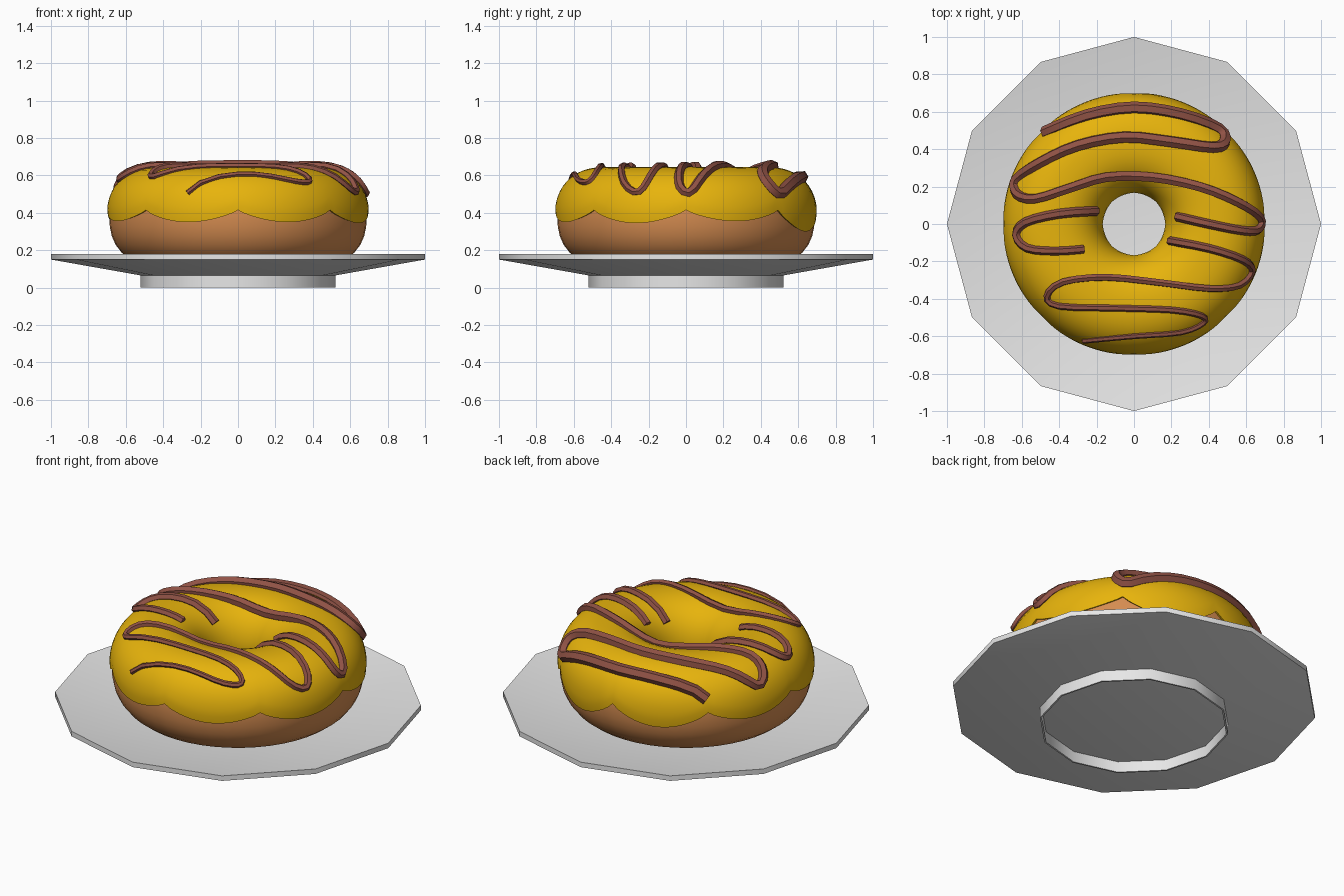
import bpy, math
from mathutils import Vector

if "Cube" in bpy.data.objects:
    bpy.data.objects.remove(bpy.data.objects["Cube"])

MAJOR, MID_Z, POWER = 0.433, 0.375, 2.3     # donut ring radius, centre height, squareness
DOUGH, ICING = 0.255, 0.269                 # cross-section radii


def material(name, rgb):
    m = bpy.data.materials.new(name)
    m.diffuse_color = (*rgb, 1)
    m.use_nodes = True
    m.node_tree.nodes["Principled BSDF"].inputs["Base Color"].default_value = m.diffuse_color
    return m


plate_grey = material("plate grey", (0.8, 0.8, 0.8))
dough_tan = material("dough tan", (0.66, 0.26, 0.08))
icing_yellow = material("icing yellow", (0.88, 0.50, 0.004))
chocolate = material("chocolate", (0.28, 0.085, 0.06))


def smooth(ob, degrees):
    bpy.ops.object.select_all(action='DESELECT')
    ob.select_set(True)
    bpy.context.view_layer.objects.active = ob
    bpy.ops.object.shade_smooth_by_angle(angle=math.radians(degrees))


def lathe(name, mat, sides, profile_at, closed, angle):
    """Sweep a profile of (r, z) points, which may vary with the angle, about z."""
    verts, faces = [], []
    for i in range(sides):
        t = 2 * math.pi * i / sides
        prof = profile_at(t)
        n = len(prof)
        verts += [(r * math.cos(t), r * math.sin(t), z) for r, z in prof]
    for i in range(sides):
        a, b = i * n, (i + 1) % sides * n
        for j in range(n if closed else n - 1):
            k = (j + 1) % n
            faces.append((a + j, b + j, b + k, a + k))
    if not closed:                           # cap both ends of an open profile
        faces.append([i * n for i in reversed(range(sides))])
        faces.append([i * n + n - 1 for i in range(sides)])
    me = bpy.data.meshes.new(name)
    me.from_pydata(verts, [], faces)
    me.materials.append(mat)
    ob = bpy.data.objects.new(name, me)
    bpy.context.collection.objects.link(ob)
    smooth(ob, angle)
    return ob


def section(phi, size):
    """Point on the squarish donut cross-section."""
    c, s = math.cos(phi), math.sin(phi)
    rho = size * (abs(c) ** POWER + abs(s) ** POWER) ** (-1 / POWER)
    return MAJOR + rho * c, MID_Z + rho * s


# Plate: twelve-sided shallow dish on a thin foot ring
plate_profile = [(0.52, 0.065), (1, 0.15), (1, 0.18), (0.52, 0.095)]
foot_profile = [(0.51, 0.07), (0.51, 0), (0.52, 0), (0.52, 0.07)]
lathe("plate", plate_grey, 12, lambda t: plate_profile, False, 35)
lathe("plate_foot", plate_grey, 12, lambda t: foot_profile, True, 35)

# Dough ring
dough_ring = [section(2 * math.pi * j / 32, DOUGH) for j in range(32)]
lathe("dough", dough_tan, 48, lambda t: dough_ring, True, 60)

# Icing: shell over the top with a scalloped outer edge, one drip depth per lobe
drips = [0.36, 0.305, 0.33, 0.35, 0.36, 0.355, 0.355, 0.35]


def icing_profile(t):
    lobe = t / (2 * math.pi) * 8
    low = drips[int(lobe) % 8]
    wave = abs(math.sin(math.pi * lobe)) ** 0.8
    edge = 0.42 + (low - 0.42) * wave
    start = math.asin((edge - MID_Z) / ICING)
    end = math.pi - math.asin((0.40 - 0.03 * wave - MID_Z) / ICING)
    phis = [start + (end - start) * j / 24 for j in range(25)]
    return ([section(start, DOUGH - 0.01), section(start - 0.02, ICING - 0.004)]
            + [section(p, ICING) for p in phis[1:-1]]
            + [section(end + 0.02, ICING - 0.004), section(end, DOUGH - 0.01)])


lathe("icing", icing_yellow, 128, icing_profile, True, 50)


# Chocolate drizzle: plan-view paths dropped onto the icing
def on_icing(x, y):
    d = min(abs(math.hypot(x, y) - MAJOR) / ICING, 0.985)
    return Vector((x, y, MID_Z + ICING * (1 - d ** POWER) ** (1 / POWER) + 0.006))


def catmull(p, steps):
    pts = [Vector(q) for q in [p[0]] + p + [p[-1]]]
    out = []
    for a, b, c, d in zip(pts, pts[1:], pts[2:], pts[3:]):
        for k in range(steps):
            u = k / steps
            out.append(0.5 * (2 * b + (c - a) * u + (2 * a - 5 * b + 4 * c - d) * u * u
                              + (3 * b - a - 3 * c + d) * u ** 3))
    return out + [pts[-1]]


paths = {
    "drizzle_back": [
        (-.48, .49), (-.25, .58), (0, .62), (.25, .585), (.45, .51), (.485, .44), (.42, .41),
        (.2, .44), (-.05, .465), (-.3, .42), (-.5, .33), (-.63, .24), (-.625, .16), (-.53, .135),
        (-.35, .19), (-.15, .25), (.1, .25), (.35, .2), (.55, .12), (.67, .04), (.665, -.03),
        (.58, -.035), (.4, 0), (.23, .04)],
    "drizzle_left": [
        (-.2, .07), (-.4, .055), (-.58, .01), (-.63, -.06), (-.57, -.13), (-.42, -.145),
        (-.27, -.135)],
    "drizzle_front": [
        (.19, -.09), (.4, -.13), (.58, -.19), (.63, -.25), (.56, -.33), (.4, -.345),
        (.15, -.315), (-.15, -.285), (-.38, -.31), (-.465, -.385), (-.4, -.44), (-.1, -.45),
        (.2, -.46), (.36, -.49), (.37, -.53), (.25, -.58), (0, -.6), (-.27, -.625)],
}
for name, path in paths.items():
    cu = bpy.data.curves.new(name, 'CURVE')
    cu.dimensions = '3D'
    cu.bevel_depth = 1.0
    cu.bevel_resolution = 1
    cu.use_fill_caps = True
    pts = catmull(path, 3)
    sp = cu.splines.new('POLY')
    sp.points.add(len(pts) - 1)
    for sp_pt, p in zip(sp.points, pts):
        sp_pt.co = (*on_icing(p.x, p.y), 1)
        sp_pt.radius = 0.025 + 0.016 * p.y   # thinner towards the front
    cu.materials.append(chocolate)
    ob = bpy.data.objects.new(name, cu)
    bpy.context.collection.objects.link(ob)
    bpy.ops.object.select_all(action='DESELECT')
    ob.select_set(True)
    bpy.context.view_layer.objects.active = ob
    bpy.ops.object.convert(target='MESH')
    smooth(bpy.context.view_layer.objects.active, 50)
